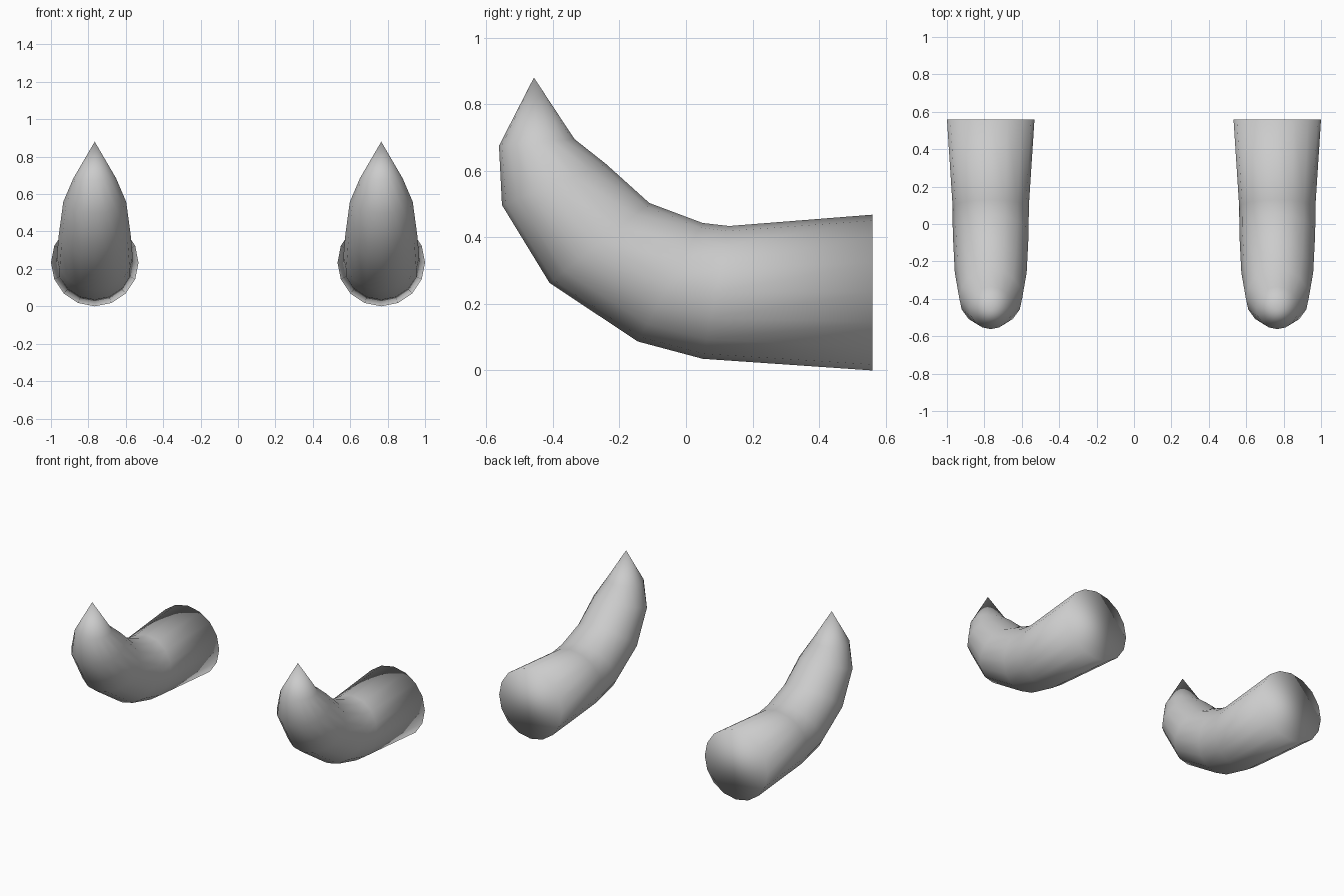
import bpy, bmesh, math
from mathutils import Vector

cube = bpy.data.objects.get("Cube")
if cube:
    bpy.data.objects.remove(cube, do_unlink=True)

SIDES = 16
CENTRE_X = 0.766
# each ring of the curved horn: upper (y, z) and lower (y, z) point of its diameter
RINGS = [((0.56, 0.468), (0.56, 0.0)),
         ((0.13, 0.434), (0.05, 0.035)),
         ((0.05, 0.443), (-0.145, 0.087)),
         ((-0.11, 0.503), (-0.41, 0.263)),
         ((-0.24, 0.62), (-0.553, 0.497)),
         ((-0.335, 0.695), (-0.562, 0.675))]
TIP = (-0.457, 0.88)

grey = bpy.data.materials.new("plain grey")
grey.use_nodes = True
grey.diffuse_color = (0.6, 0.6, 0.6, 1)
grey.node_tree.nodes["Principled BSDF"].inputs["Base Color"].default_value = (0.6, 0.6, 0.6, 1)


def build_horn(name, x):
    bm = bmesh.new()
    rings = []
    for upper, lower in RINGS:
        top, bottom = Vector((x, *upper)), Vector((x, *lower))
        centre, up = (top + bottom) / 2, (top - bottom) / 2
        side = Vector((up.length, 0, 0))
        angles = [math.tau * i / SIDES for i in range(SIDES)]
        rings.append([bm.verts.new(centre + up * math.cos(a) + side * math.sin(a))
                      for a in angles])
    tip = bm.verts.new((x, *TIP))
    # tube walls, pointed tip and flat root
    for a, b in zip(rings, rings[1:]):
        for i in range(SIDES):
            j = (i + 1) % SIDES
            bm.faces.new((a[i], a[j], b[j], b[i]))
    for i in range(SIDES):
        bm.faces.new((rings[-1][i], rings[-1][(i + 1) % SIDES], tip))
    bm.faces.new(rings[0])
    bmesh.ops.recalc_face_normals(bm, faces=bm.faces)
    for face in bm.faces:
        face.smooth = True
    mesh = bpy.data.meshes.new(name)
    bm.to_mesh(mesh)
    bm.free()
    mesh.materials.append(grey)
    bpy.context.collection.objects.link(bpy.data.objects.new(name, mesh))


build_horn("left_horn", CENTRE_X)
build_horn("right_horn", -CENTRE_X)
